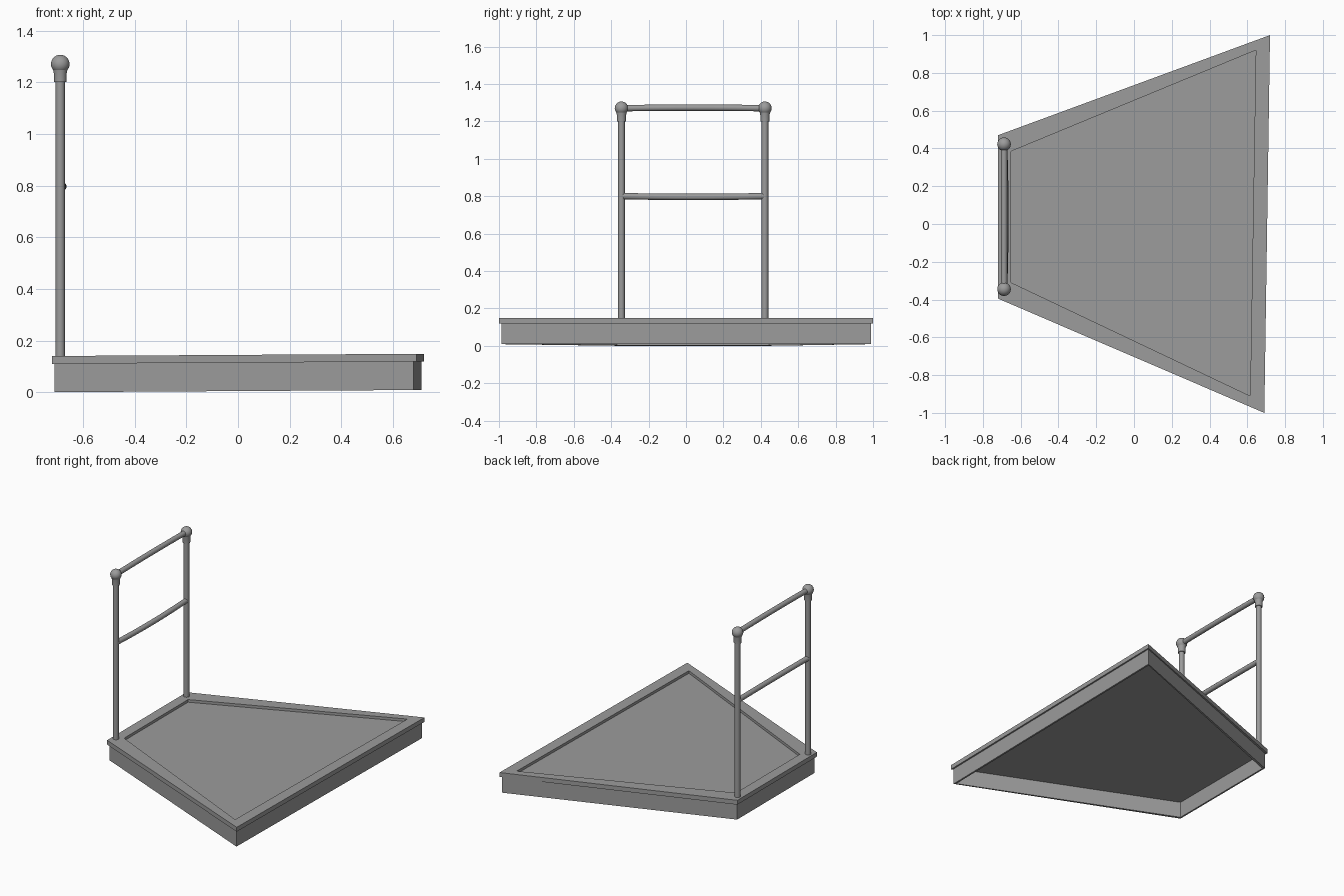
import bpy
import bmesh
from mathutils import Vector

if "Cube" in bpy.data.objects:
    bpy.data.objects.remove(bpy.data.objects["Cube"], do_unlink=True)

# Single grey finish
grey = bpy.data.materials.new("grey")
grey.use_nodes = True
GREY = (0.33, 0.33, 0.33, 1)
grey.diffuse_color = GREY
grey.node_tree.nodes["Principled BSDF"].inputs["Base Color"].default_value = GREY

OUTER = [(-0.72, -0.395), (0.69, -1.0), (0.72, 1.0), (-0.72, 0.47)]
INNER = [(-0.65, -0.31), (0.615, -0.91), (0.645, 0.92), (-0.65, 0.385)]


def outline(t, z):
    """Deck outline blended from the outer edge (0) to the panel edge (1)."""
    points = [Vector(a).lerp(Vector(b), t) for a, b in zip(OUTER, INNER)]
    return [(p.x, p.y, z + 0.006 * (p.x + 0.72)) for p in points]


def finish(name, bm, smooth=False):
    bmesh.ops.recalc_face_normals(bm, faces=bm.faces)
    mesh = bpy.data.meshes.new(name)
    bm.to_mesh(mesh)
    bm.free()
    mesh.materials.append(grey)
    obj = bpy.data.objects.new(name, mesh)
    bpy.context.collection.objects.link(obj)
    if smooth:
        bpy.ops.object.select_all(action="DESELECT")
        obj.select_set(True)
        bpy.context.view_layer.objects.active = obj
        bpy.ops.object.shade_smooth_by_angle(angle=0.7)
    return obj


def frame(name, profile):
    """Sweep a closed section of (inset, height) points round the deck."""
    bm = bmesh.new()
    loops = [[bm.verts.new(c) for c in outline(t, z)] for t, z in profile]
    for i, loop in enumerate(loops):
        other = loops[i - 1]
        for k in range(4):
            bm.faces.new((loop[k - 1], loop[k], other[k], other[k - 1]))
    finish(name, bm)


def slab(name, t, low, high):
    bm = bmesh.new()
    base = bm.faces.new([bm.verts.new(c) for c in outline(t, low)])
    top = bmesh.ops.extrude_face_region(bm, geom=[base], use_keep_orig=True)["geom"]
    verts = [v for v in top if isinstance(v, bmesh.types.BMVert)]
    bmesh.ops.translate(bm, verts=verts, vec=(0, 0, high - low))
    finish(name, bm)


def tube(name, path, radii, sides=20):
    """Round bar through the path points, capped at both ends."""
    bm = bmesh.new()
    axis = (Vector(path[-1]) - Vector(path[0])).normalized()
    turn = axis.to_track_quat("Z", "Y")
    rings = []
    for point, radius in zip(path, radii):
        circle = bmesh.ops.create_circle(bm, segments=sides, radius=radius)["verts"]
        for v in circle:
            v.co = turn @ v.co + Vector(point)
        rings.append(circle)
    for a, b in zip(rings, rings[1:]):
        for k in range(sides):
            bm.faces.new((a[k - 1], a[k], b[k], b[k - 1]))
    bm.faces.new(rings[0])
    bm.faces.new(rings[-1])
    finish(name, bm, smooth=True)


# Platform: raised lip, thin hollow skirt and recessed panel
frame("deck_lip", [(0, 0.11), (0, 0.14), (1, 0.14), (1, 0.11)])
frame("deck_skirt", [(0.14, 0), (0.14, 0.11), (0.3, 0.11), (0.3, 0)])
slab("deck_panel", 1, 0.11, 0.122)

# Railing posts with collars and ball joints
POST_X = -0.688
ENDS = {"front": -0.345, "back": 0.422}
for side, y in ENDS.items():
    tube(side + "_post", [(POST_X, y, 0.125), (POST_X, y, 1.25)], [0.018] * 2)
    tube(side + "_collar", [(POST_X, y, z) for z in (1.2, 1.235, 1.26)],
         [0.024, 0.025, 0.03])
    bm = bmesh.new()
    bmesh.ops.create_uvsphere(bm, u_segments=24, v_segments=14, radius=0.036)
    bmesh.ops.translate(bm, verts=bm.verts, vec=(POST_X, y, 1.27))
    finish(side + "_ball_joint", bm, smooth=True)


def rail(name, z, bow, sag):
    """Slightly bowed bar between the posts."""
    path = []
    for i in range(9):
        u = i / 8
        bend = 4 * u * (1 - u)
        y = ENDS["front"] + u * (ENDS["back"] - ENDS["front"])
        path.append((POST_X + bow * bend, y, z + sag * bend))
    tube(name, path, [0.017] * len(path))


rail("top_rail", 1.27, 0.0, 0.003)
rail("middle_rail", 0.8, 0.007, -0.004)
